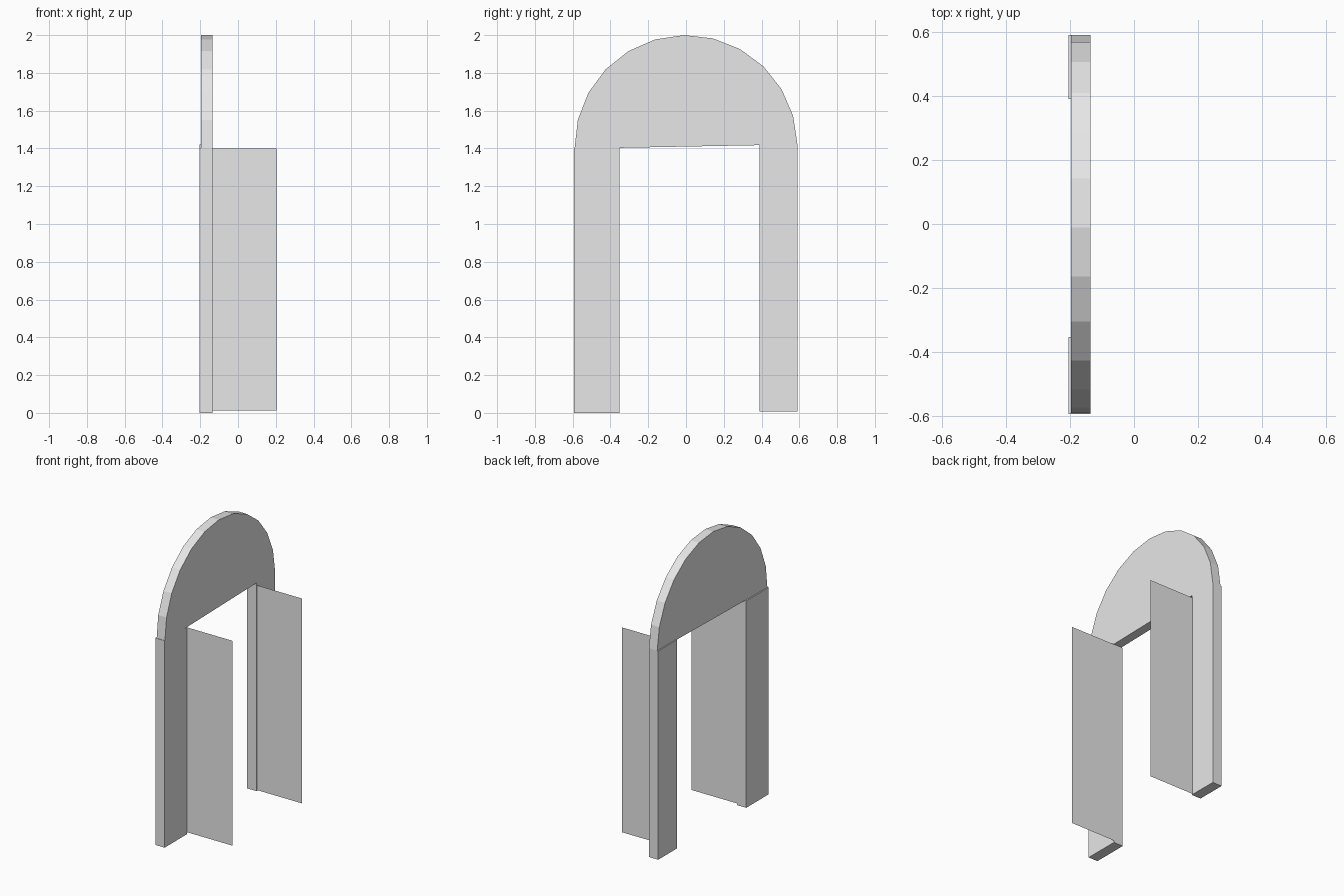
import bpy, bmesh, math

cube = bpy.data.objects.get("Cube")
if cube:
    bpy.data.objects.remove(cube, do_unlink=True)

# Single light grey
grey = bpy.data.materials.new("light_grey")
grey.use_nodes = True
colour = (0.8, 0.8, 0.8, 1.0)
grey.diffuse_color = colour
grey.node_tree.nodes["Principled BSDF"].inputs["Base Color"].default_value = colour


def make_part(name, outline, depth=None):
    """Build a flat face from an outline, optionally extruded along x."""
    bm = bmesh.new()
    face = bm.faces.new([bm.verts.new(p) for p in outline])
    if depth:
        new = bmesh.ops.extrude_face_region(bm, geom=[face])["geom"]
        moved = [v for v in new if isinstance(v, bmesh.types.BMVert)]
        bmesh.ops.translate(bm, verts=moved, vec=(depth, 0, 0))
        # The extrusion keeps the starting face, so the solid is closed
        bmesh.ops.recalc_face_normals(bm, faces=bm.faces)
    mesh = bpy.data.meshes.new(name)
    bm.to_mesh(mesh)
    bm.free()
    mesh.materials.append(grey)
    obj = bpy.data.objects.new(name, mesh)
    bpy.context.collection.objects.link(obj)
    return obj


FACE_X = -0.135   # shared front plane of the legs and arch


def leg(name, y0, y1, z0, z1):
    x = -0.205
    make_part(name, [(x, y0, z0), (x, y1, z0), (x, y1, z1), (x, y0, z1)], FACE_X - x)


def wing(name, y, x0, z0, z1):
    make_part(name, [(x0, y, z0), (0.203, y, z0), (0.203, y, z1), (x0, y, z1)])


# Half-disc arch top, tilted very slightly
radius, tilt, steps = 0.59, math.radians(1.1), 12
arc = [tilt + math.pi * i / steps for i in range(steps + 1)]
make_part("arch_top", [(-0.197, radius * math.cos(a), 1.41 + radius * math.sin(a))
                       for a in arc], FACE_X + 0.197)

# Legs, the front one a little wider
leg("front_leg", -0.593, -0.352, 0.0, 1.402)
leg("back_leg", 0.39, 0.59, 0.008, 1.422)

# Thin side panels reaching out from the inner edges of the legs
wing("front_side_panel", -0.351, -0.20, 0.012, 1.40)
wing("back_side_panel", 0.397, FACE_X, 0.012, 1.40)
